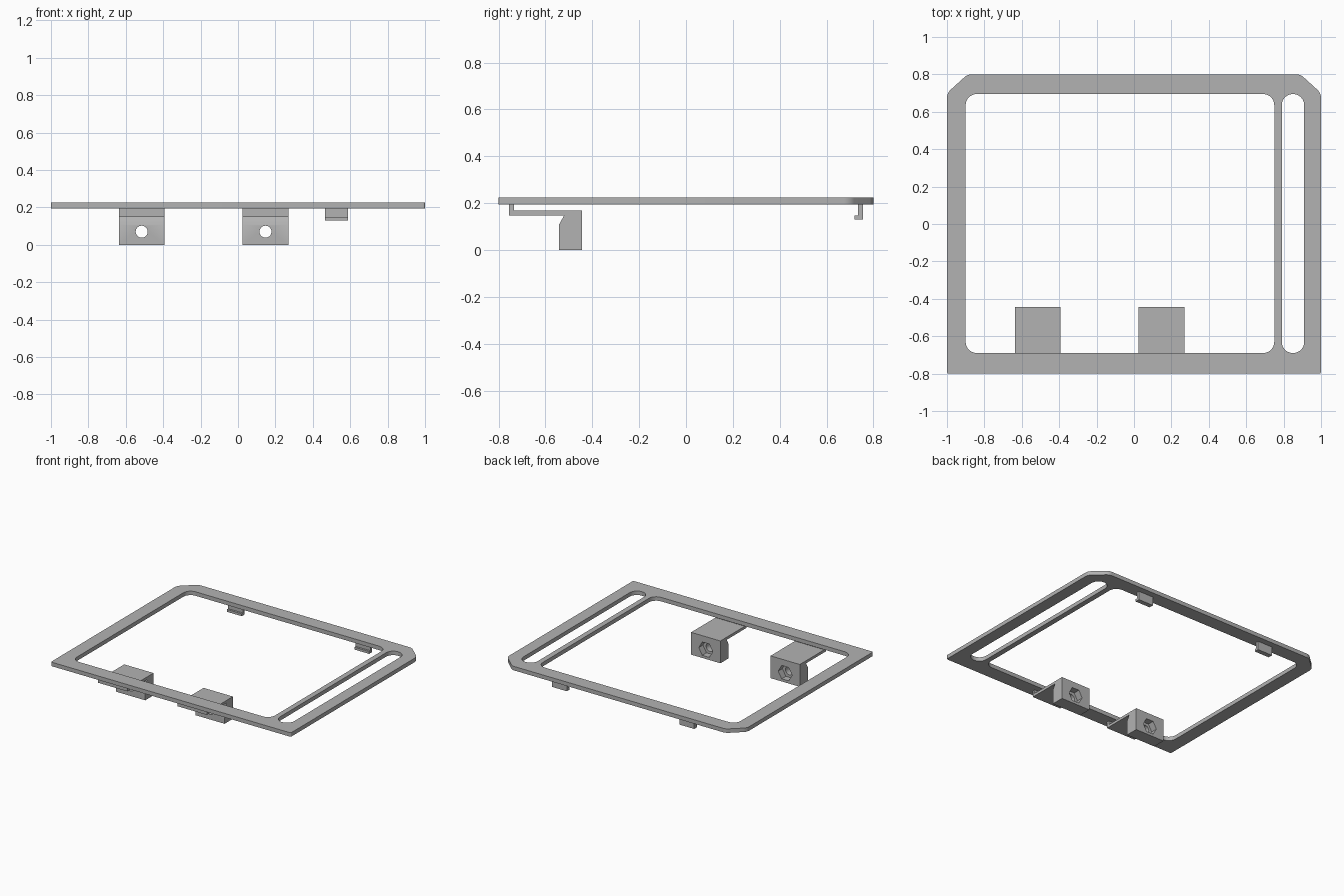
import bpy, bmesh
from math import pi, radians, tan
from mathutils import Matrix, Vector

cube = bpy.data.objects.get("Cube")
if cube:
    bpy.data.objects.remove(cube, do_unlink=True)

grey = bpy.data.materials.new("plain grey")
grey.use_nodes = True
colour = (0.45, 0.45, 0.45, 1)
grey.diffuse_color = colour
grey.node_tree.nodes["Principled BSDF"].inputs["Base Color"].default_value = colour


def add_object(name, mesh):
    obj = bpy.data.objects.new(name, mesh)
    bpy.context.collection.objects.link(obj)
    mesh.materials.clear()
    mesh.materials.append(grey)
    mesh.shade_smooth()
    mesh.set_sharp_from_angle(angle=radians(30))
    return obj


def evaluated_mesh(obj):
    depsgraph = bpy.context.evaluated_depsgraph_get()
    return bpy.data.meshes.new_from_object(obj.evaluated_get(depsgraph))


def rounded(corners, steps=10):
    """Round each (x, y, radius) corner of a convex outline with an arc."""
    points = []
    for i, (x, y, radius) in enumerate(corners):
        p = Vector((x, y))
        a = (Vector(corners[i - 1][:2]) - p).normalized()
        b = (Vector(corners[(i + 1) % len(corners)][:2]) - p).normalized()
        half = a.angle(b) / 2
        start = p + a * radius / tan(half)
        end = p + b * radius / tan(half)
        centre = p + (a + b).normalized() * (start - p).length / (a.dot((a + b).normalized()))
        sweep = (start - centre).angle_signed(end - centre)
        for s in range(steps + 1):
            turn = Matrix.Rotation(-sweep * s / steps, 2)
            points.append(centre + turn @ (start - centre))
    return points


def rectangle(x0, x1, y0, y1, r):
    return rounded([(x0, y0, r), (x1, y0, r), (x1, y1, r), (x0, y1, r)])


def plate(name, outlines, z0, z1):
    curve = bpy.data.curves.new(name, "CURVE")
    curve.dimensions = "2D"
    curve.fill_mode = "BOTH"
    curve.extrude = (z1 - z0) / 2
    for outline in outlines:
        spline = curve.splines.new("POLY")
        spline.points.add(len(outline) - 1)
        for point, co in zip(spline.points, outline):
            point.co = (co.x, co.y, 0, 1)
        spline.use_cyclic_u = True
    helper = bpy.data.objects.new(name + "_outline", curve)
    bpy.context.collection.objects.link(helper)
    mesh = evaluated_mesh(helper)
    bpy.data.objects.remove(helper)
    mesh.transform(Matrix.Translation((0, 0, (z0 + z1) / 2)))
    bm = bmesh.new()
    bm.from_mesh(mesh)
    bmesh.ops.remove_doubles(bm, verts=bm.verts, dist=0.0001)
    bmesh.ops.recalc_face_normals(bm, faces=bm.faces)
    bm.to_mesh(mesh)
    bm.free()
    return add_object(name, mesh)


def side_profile(name, profile, x, width):
    """Extrude a (y, z) side profile across x."""
    bm = bmesh.new()
    face = bm.faces.new([bm.verts.new((x - width / 2, y, z)) for y, z in profile])
    new = bmesh.ops.extrude_face_region(bm, geom=[face])["geom"]
    verts = [v for v in new if isinstance(v, bmesh.types.BMVert)]
    bmesh.ops.translate(bm, verts=verts, vec=(width, 0, 0))
    bmesh.ops.recalc_face_normals(bm, faces=bm.faces)
    mesh = bpy.data.meshes.new(name)
    bm.to_mesh(mesh)
    bm.free()
    return add_object(name, mesh)


def bore(obj, sides, radius, x, y0, y1, z):
    """Cut a prism-shaped hole along y."""
    bm = bmesh.new()
    place = (Matrix.Translation((x, (y0 + y1) / 2, z)) @ Matrix.Rotation(pi / 2, 4, "X")
             @ Matrix.Rotation(pi / 2, 4, "Z"))
    bmesh.ops.create_cone(bm, cap_ends=True, segments=sides, radius1=radius,
                          radius2=radius, depth=y1 - y0, matrix=place)
    mesh = bpy.data.meshes.new("cutter")
    bm.to_mesh(mesh)
    bm.free()
    cutter = bpy.data.objects.new("cutter", mesh)
    bpy.context.collection.objects.link(cutter)
    cutter.hide_render = True
    cut = obj.modifiers.new("bore", "BOOLEAN")
    cut.operation, cut.object, cut.solver = "DIFFERENCE", cutter, "EXACT"
    result = evaluated_mesh(obj)
    obj.modifiers.clear()
    obj.data = result
    bpy.data.objects.remove(cutter)
    result.shade_smooth()
    result.set_sharp_from_angle(angle=radians(30))


# Flat frame with a large window and a narrow slot
PLATE_BOTTOM, PLATE_TOP = 0.195, 0.225
outer = rounded([(-1, -0.8, 0.01), (1, -0.8, 0.01), (1, 0.7, 0.06),
                 (0.89, 0.8, 0.06), (-0.89, 0.8, 0.06), (-1, 0.7, 0.06)])
window = rectangle(-0.9, 0.75, -0.69, 0.695, 0.06)
slot = rectangle(0.79, 0.91, -0.69, 0.695, 0.0599)
plate("frame", [outer, window, slot], PLATE_BOTTOM, PLATE_TOP)

# Front brackets: post, arm and screw block with a nut pocket at the back
bracket = [(-0.755, PLATE_BOTTOM), (-0.755, 0.148), (-0.52, 0.148), (-0.543, 0.107),
           (-0.543, 0), (-0.445, 0), (-0.445, 0.168), (-0.735, 0.168),
           (-0.735, PLATE_BOTTOM)]
for side, x in (("right", -0.515), ("left", 0.147)):
    part = side_profile(side + "_screw_bracket", bracket, x, 0.244)
    bore(part, 32, 0.032, x, -0.6, -0.4, 0.07)
    bore(part, 6, 0.058, x, -0.495, -0.4, 0.07)

# Small hooks under the back edge
hook = [(0.755, PLATE_BOTTOM), (0.735, PLATE_BOTTOM), (0.735, 0.148), (0.72, 0.148),
        (0.72, 0.13), (0.755, 0.13)]
for side, x in (("right", -0.535), ("left", 0.527)):
    side_profile(side + "_back_hook", hook, x, 0.124)
